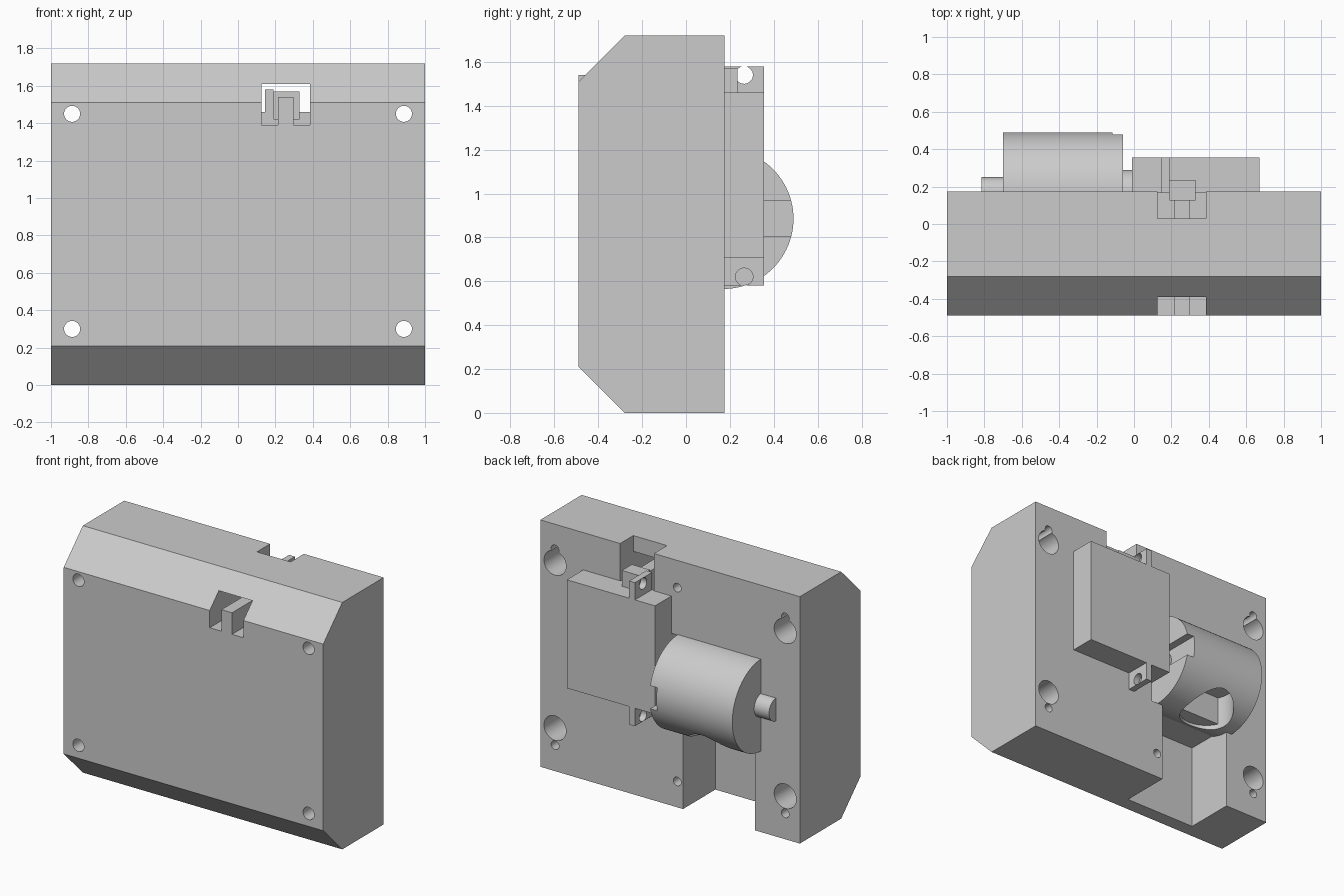
import bpy, bmesh, math
from mathutils import Matrix, Vector

if "Cube" in bpy.data.objects:
    bpy.data.objects.remove(bpy.data.objects["Cube"])

grey = bpy.data.materials.new("plain_grey")
grey.diffuse_color = (0.6, 0.6, 0.6, 1)
grey.use_nodes = True
grey.node_tree.nodes["Principled BSDF"].inputs["Base Color"].default_value = grey.diffuse_color
BACK = 0.175              # rear face of the housing
AXIS_Y, AXIS_Z = 0.17, 0.885   # motor axis


def finish(name, bm):
    bmesh.ops.recalc_face_normals(bm, faces=bm.faces)
    mesh = bpy.data.meshes.new(name)
    bm.to_mesh(mesh)
    bm.free()
    mesh.materials.append(grey)
    ob = bpy.data.objects.new(name, mesh)
    bpy.context.collection.objects.link(ob)
    return ob


def box(name, x, y, z):
    bm = bmesh.new()
    bmesh.ops.create_cube(bm, size=1)
    for v in bm.verts:
        v.co = [(r[0] + r[1]) / 2 + c * (r[1] - r[0]) for r, c in zip((x, y, z), v.co)]
    return finish(name, bm)


def rod(name, start, end, radius, sides=48):
    a, b = Vector(start), Vector(end)
    rot = Vector((0, 0, 1)).rotation_difference(b - a).to_matrix().to_4x4()
    bm = bmesh.new()
    bmesh.ops.create_cone(bm, cap_ends=True, segments=sides, radius1=radius, radius2=radius,
                          depth=(b - a).length, matrix=Matrix.Translation((a + b) / 2) @ rot)
    return finish(name, bm)


def cut(ob, cutter):
    mod = ob.modifiers.new("cut", "BOOLEAN")
    mod.operation, mod.solver, mod.object = "DIFFERENCE", "EXACT", cutter
    cutter.hide_render = True
    with bpy.context.temp_override(object=ob, active_object=ob):
        bpy.ops.object.modifier_apply(modifier=mod.name)
    bpy.data.objects.remove(cutter)


def smooth(ob):
    bpy.ops.object.select_all(action="DESELECT")
    ob.select_set(True)
    bpy.context.view_layer.objects.active = ob
    bpy.ops.object.shade_smooth_by_angle(angle=math.radians(30))


# Housing: chamfered side profile swept across the width
profile = [(-0.49, 0.21), (-0.28, 0), (BACK, 0), (BACK, 1.72), (-0.28, 1.72), (-0.49, 1.51)]
bm = bmesh.new()
face = bm.faces.new([bm.verts.new((-1, y, z)) for y, z in profile])
swept = bmesh.ops.extrude_face_region(bm, geom=[face])["geom"]
bmesh.ops.translate(bm, vec=(2, 0, 0), verts=[g for g in swept if isinstance(g, bmesh.types.BMVert)])
housing = finish("housing", bm)

# Cable channel, motor end gap, switch tunnel and its open top notch
cut(housing, box("cable_channel", (-0.655, -0.10), (-0.18, 0.3), (-0.1, 0.60)))
cut(housing, box("motor_end_gap", (-0.115, -0.01), (-0.15, 0.3), (0.565, 1.20)))
cut(housing, box("switch_tunnel", (0.125, 0.385), (-0.6, 0.3), (1.39, 1.61)))
cut(housing, box("switch_notch", (0.125, 0.385), (0.03, 0.3), (1.39, 1.9)))

# Mounting holes: through hole, rear counterbore and a small side hole
for x in (-0.887, 0.887):
    for z, pilot in ((0.30, 0.18), (1.45, 1.545)):
        cut(housing, rod("screw_hole", (x, -0.6, z), (x, 0.3, z), 0.043, 32))
        cut(housing, rod("counterbore", (x, -0.2, z), (x, 0.3, z), 0.085))
        cut(housing, rod("pilot_hole", (x, -0.1, pilot), (x, 0.3, pilot), 0.03, 24))
for z in (0.18, 1.53):
    cut(housing, rod("pilot_hole", (-0.055, -0.1, z), (-0.055, 0.3, z), 0.03, 24))
smooth(housing)

# Motor barrel with an end slot and a cable opening underneath
motor = rod("motor_barrel", (-0.70, AXIS_Y, AXIS_Z), (-0.06, AXIS_Y, AXIS_Z), 0.32, 96)
cut(motor, box("end_slot", (-0.115, 0), (-0.3, 0.6), (AXIS_Z - 0.08, AXIS_Z + 0.08)))
cut(motor, rod("cable_opening", (-0.42, 0.25, 0.4), (-0.42, 0.25, 0.80), 0.18))
smooth(motor)

# Axle stub, coupling collar and inner shaft
smooth(rod("axle_stub", (-0.815, AXIS_Y, AXIS_Z), (-0.69, AXIS_Y, AXIS_Z), 0.08))
smooth(rod("coupling_collar", (-0.06, AXIS_Y, AXIS_Z), (0, AXIS_Y, AXIS_Z), 0.12))
smooth(rod("drive_shaft", (-0.13, AXIS_Y, AXIS_Z), (-0.05, AXIS_Y, AXIS_Z), 0.08))

# Gearbox and the two drilled ears
box("gearbox", (-0.01, 0.67), (0.165, 0.355), (0.705, 1.46))
for name, z, hole in (("upper_ear", (1.40, 1.58), 1.54), ("lower_ear", (0.58, 0.75), 0.62)):
    ear = box(name, (0.145, 0.19), (0.165, 0.355), z)
    cut(ear, rod("ear_hole", (0, 0.265, hole), (0.4, 0.265, hole), 0.04, 32))
    smooth(ear)

# Switch slider: long front prong with a wider rear head
box("slider_prong", (0.215, 0.297), (-0.49, 0.13), (1.385, 1.54))
box("slider_head", (0.19, 0.33), (0.125, 0.235), (1.42, 1.57))
